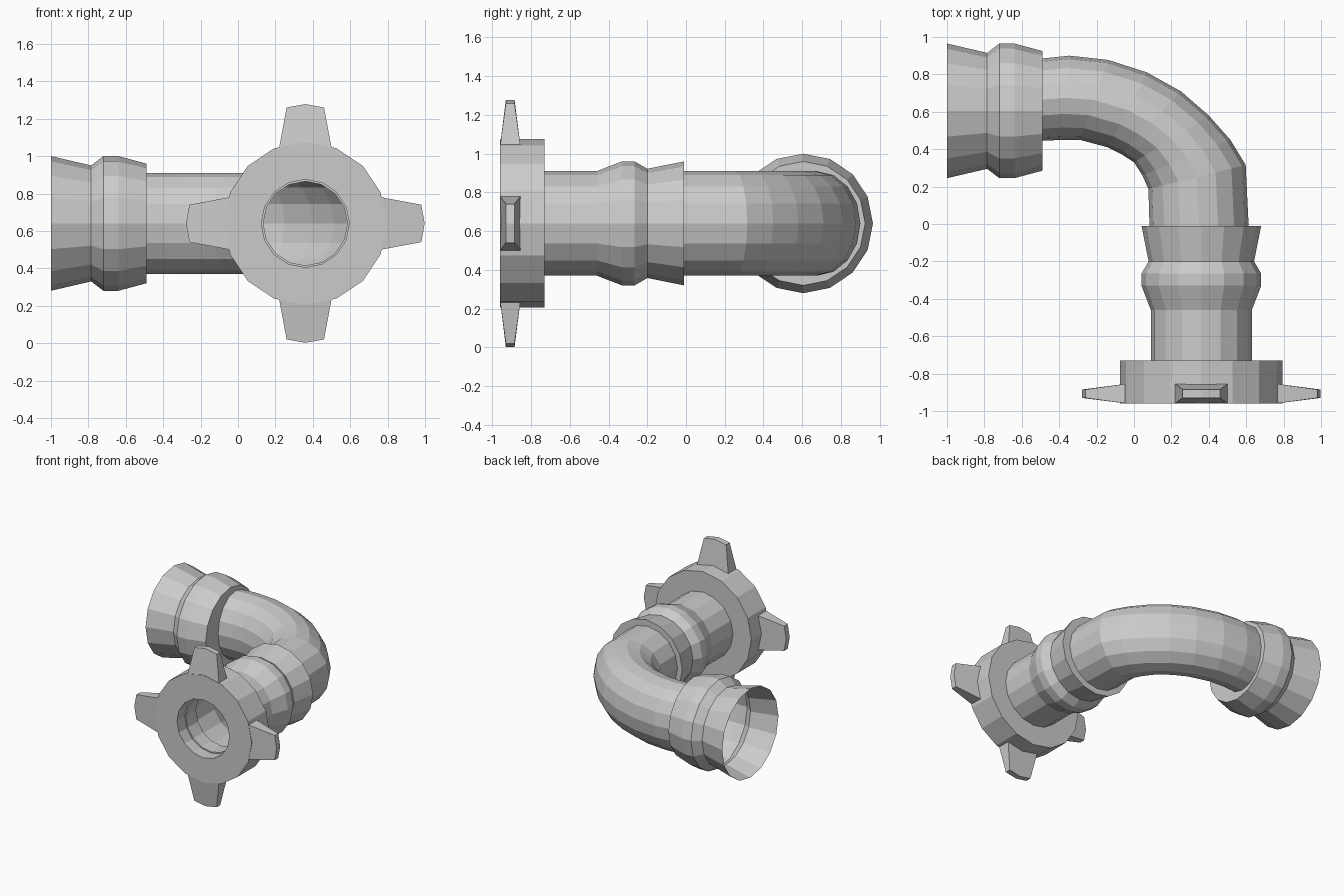
import bpy, bmesh, math
from mathutils import Matrix, Vector

cube = bpy.data.objects.get("Cube")
if cube:
    bpy.data.objects.remove(cube)

SIDES = 16
CZ = 0.64          # height of both pipe axes
AX, AY = 0.36, 0.605   # axis of the front run, axis of the side run

grey = bpy.data.materials.new("pipe grey")
grey.use_nodes = True
grey.diffuse_color = (0.6, 0.6, 0.6, 1)
grey.node_tree.nodes["Principled BSDF"].inputs["Base Color"].default_value = (0.6, 0.6, 0.6, 1)


def finish(name, bm):
    bmesh.ops.recalc_face_normals(bm, faces=bm.faces)
    mesh = bpy.data.meshes.new(name)
    bm.to_mesh(mesh)
    bm.free()
    mesh.materials.append(grey)
    obj = bpy.data.objects.new(name, mesh)
    bpy.context.scene.collection.objects.link(obj)
    return obj


def ring(inner, outer, rz):
    """Elliptical section between two plan points, with vertical radius rz."""
    a, b = Vector((*inner, CZ)), Vector((*outer, CZ))
    mid, half = (a + b) / 2, (b - a) / 2
    steps = [2 * math.pi * i / SIDES for i in range(SIDES)]
    return [mid + half * math.cos(t) + Vector((0, 0, rz * math.sin(t))) for t in steps]


def loft(name, rings, closed=False):
    bm = bmesh.new()
    loops = [[bm.verts.new(p) for p in r] for r in rings]
    pairs = list(zip(loops, loops[1:]))
    if closed:
        pairs.append((loops[-1], loops[0]))
    for p, q in pairs:
        for i in range(SIDES):
            j = (i + 1) % SIDES
            bm.faces.new((p[i], p[j], q[j], q[i]))
    return finish(name, bm)


def along_y(profile):
    return [ring((AX - r, y), (AX + r, y), r) for y, r in profile]


def along_x(profile):
    return [ring((x, AY - r), (x, AY + r), r) for x, r in profile]


# Curved elbow: inside and outside of the bend, seen in plan
bend = [((0.083, -0.01), (0.613, -0.01)), ((0.077, 0.187), (0.597, 0.316)),
        ((0.045, 0.26), (0.515, 0.45)), ((0, 0.33), (0.40, 0.58)),
        ((-0.07, 0.375), (0.25, 0.71)), ((-0.14, 0.41), (0.07, 0.81)),
        ((-0.29, 0.45), (-0.137, 0.877)), ((-0.38, 0.45), (-0.345, 0.9)),
        ((-0.49, 0.445), (-0.49, 0.885))]
sections = [ring(a, b, 0.27) for a, b in bend]
loft("elbow", sections)

# Straight pipe and flared couplings, each closed onto the elbow
loft("front_pipe", along_y([(-0.74, 0.27), (-0.46, 0.27)]))
loft("front_coupling", along_y([(-0.46, 0.27), (-0.33, 0.32), (-0.265, 0.32),
                                (-0.2, 0.282), (-0.01, 0.32)]) + sections[:1])
loft("side_coupling", along_x([(-1, 0.36), (-0.785, 0.31), (-0.72, 0.36),
                               (-0.64, 0.36), (-0.49, 0.32)]) + sections[-1:])

# Hand nut with a stepped bore
loft("flange", along_y([(-0.73, 0.225), (-0.73, 0.435), (-0.96, 0.435),
                        (-0.96, 0.235), (-0.86, 0.235), (-0.86, 0.225)]), closed=True)

# Four tapered grip lugs: sideways, outward, front y, back y
outline = [(-0.14, 0.405, -0.959, -0.855), (0.14, 0.405, -0.959, -0.855),
           (0.1, 0.62, -0.93, -0.885), (0, 0.638, -0.93, -0.885),
           (-0.1, 0.62, -0.93, -0.885)]
for k, side in enumerate(("top", "left", "bottom", "right")):
    bm = bmesh.new()
    front = [bm.verts.new((s, f, h)) for s, h, f, b in outline]
    back = [bm.verts.new((s, b, h)) for s, h, f, b in outline]
    bm.faces.new(front)
    bm.faces.new(back[::-1])
    for i in range(len(outline)):
        j = (i + 1) % len(outline)
        bm.faces.new((front[i], back[i], back[j], front[j]))
    bm.transform(Matrix.Translation((AX, 0, CZ)) @ Matrix.Rotation(k * math.pi / 2, 4, "Y"))
    finish(side + "_lug", bm)
